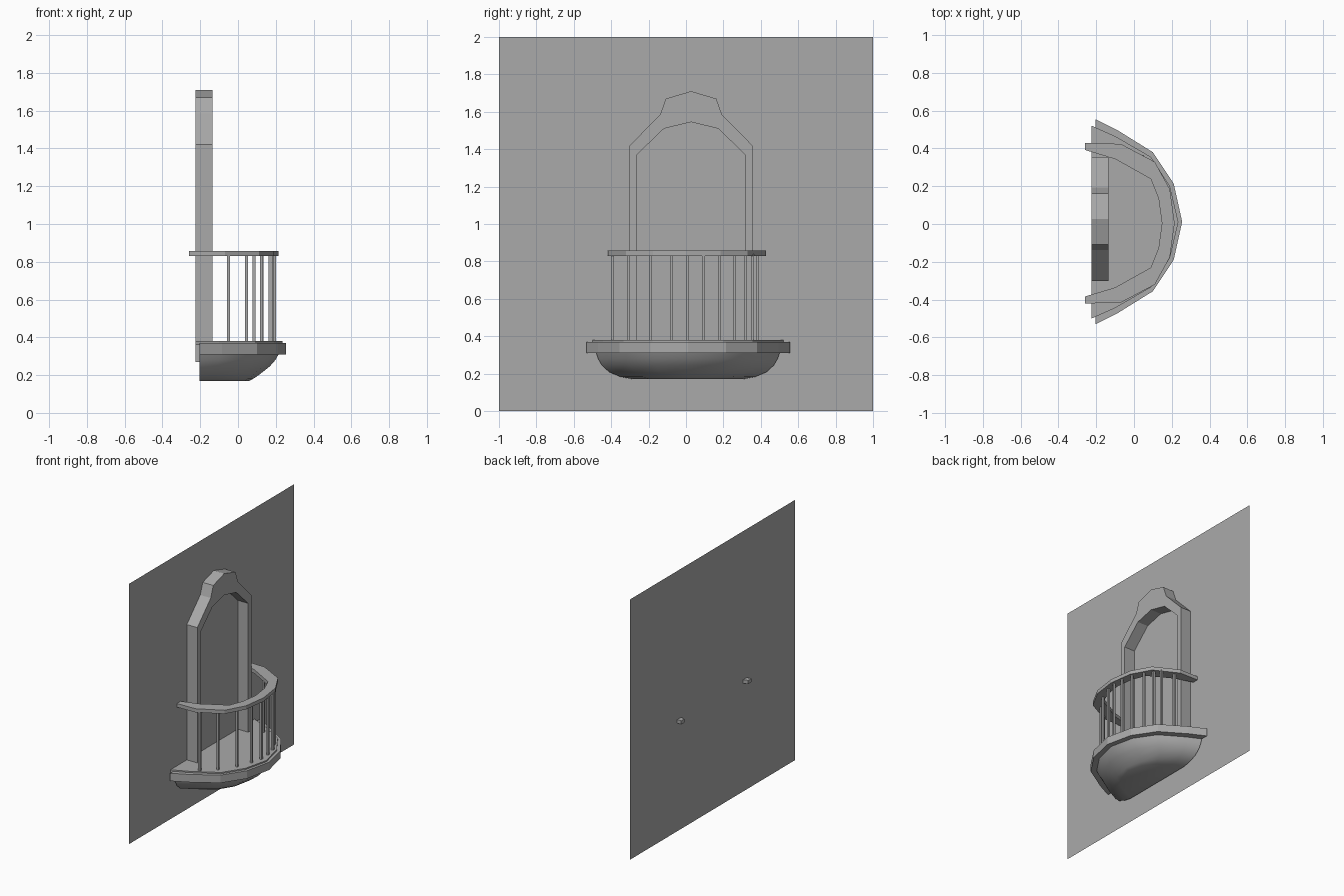
import bpy
import bmesh

cube = bpy.data.objects.get("Cube")
if cube:
    bpy.data.objects.remove(cube, do_unlink=True)

grey = bpy.data.materials.new("stone_grey")
grey.use_nodes = True
grey.diffuse_color = (0.4, 0.4, 0.4, 1)
grey.node_tree.nodes["Principled BSDF"].inputs["Base Color"].default_value = (0.4, 0.4, 0.4, 1)


def finish(name, bm):
    bmesh.ops.recalc_face_normals(bm, faces=bm.faces)
    mesh = bpy.data.meshes.new(name)
    bm.to_mesh(mesh)
    bm.free()
    mesh.materials.append(grey)
    obj = bpy.data.objects.new(name, mesh)
    bpy.context.collection.objects.link(obj)
    return obj


def mirrored(half, centre):
    """Half outline, ending on the axis, reflected to a full one."""
    return ([(x, centre + y) for x, y in half]
            + [(x, centre - y) for x, y in reversed(half[:-1])])


def loft(name, rings):
    """Skin a stack of equal-length closed rings and cap both ends."""
    bm = bmesh.new()
    loops = [[bm.verts.new(p) for p in ring] for ring in rings]
    n = len(loops[0])
    for a, b in zip(loops, loops[1:]):
        for i in range(n):
            j = (i + 1) % n
            bm.faces.new((a[i], a[j], b[j], b[i]))
    bm.faces.new(loops[0])
    bm.faces.new(loops[-1])
    return finish(name, bm)


def slab(name, outline, z0, z1):
    return loft(name, [[(x, y, z) for x, y in outline] for z in (z0, z1)])


# Flat wall sheet
bm = bmesh.new()
bm.faces.new([bm.verts.new((-0.225, y, z)) for y, z in ((-1, 0), (1, 0), (1, 2), (-1, 2))])
finish("wall", bm)

# Arched door surround, open at the bottom
outer = [(0.328, 0.27), (0.328, 1.42), (0.165, 1.585), (0.135, 1.67), (0, 1.71)]
inner = [(0.29, 0.27), (0.29, 1.37), (0.145, 1.51), (0, 1.545)]
mid = 0.027
arch = ([(mid + y, z) for y, z in outer]
        + [(mid - y, z) for y, z in reversed(outer[:-1])]
        + [(mid - y, z) for y, z in inner]
        + [(mid + y, z) for y, z in reversed(inner[:-1])])
loft("door_surround", [[(x, y, z) for y, z in arch] for x in (-0.224, -0.135)])

# Balcony floor: thick slab with a thin tread on top
deck_half = [(-0.205, 0.543), (-0.085, 0.483), (0.1, 0.368), (0.21, 0.203), (0.255, 0)]
tread_half = [(-0.224, 0.51), (-0.1, 0.455), (0.09, 0.345), (0.19, 0.19), (0.235, 0)]
slab("balcony_slab", mirrored(deck_half, 0.012), 0.31, 0.37)
slab("balcony_tread", mirrored(tread_half, 0.01), 0.36, 0.38)

# Rounded underside, shrinking towards the bottom
rings = []
for z, reach, width in ((0.31, 0.215, 0.49), (0.28, 0.198, 0.48), (0.245, 0.167, 0.46),
                        (0.208, 0.12, 0.42), (0.183, 0.085, 0.36), (0.17, 0.06, 0.29)):
    sx, sy = (reach + 0.205) / 0.46, width / 0.543
    half = [(-0.205 + (x + 0.205) * sx, y * sy) for x, y in deck_half]
    rings.append([(x, y, z) for x, y in mirrored(half, 0.01)])
underside = loft("balcony_underside", rings)
bpy.ops.object.select_all(action="DESELECT")
underside.select_set(True)
bpy.context.view_layer.objects.active = underside
bpy.ops.object.shade_smooth_by_angle(angle=0.85)

# Curved handrail, its ends passing just through the wall
rail_out = [(-0.26, 0.425), (-0.07, 0.42), (0.11, 0.325), (0.19, 0.18), (0.215, 0)]
rail_in = [(-0.26, 0.388), (-0.1, 0.34), (0.088, 0.235), (0.13, 0.13), (0.148, 0)]
rail = mirrored(rail_out, 0.004) + mirrored(rail_in, 0.004)[::-1]
slab("handrail", rail, 0.83, 0.858)

# Slim balusters following the rail
posts = [(-0.05, -0.393), (0.045, -0.307), (0.125, -0.19), (0.17, -0.078), (0.192, 0.008),
         (0.188, 0.094), (0.17, 0.18), (0.127, 0.26), (0.085, 0.318), (0.045, 0.356),
         (-0.05, 0.382)]
for i, (x, y) in enumerate(posts):
    r = 0.008
    square = [(x - r, y - r), (x + r, y - r), (x + r, y + r), (x - r, y + r)]
    slab(f"baluster_{i + 1}", square, 0.37, 0.84)
